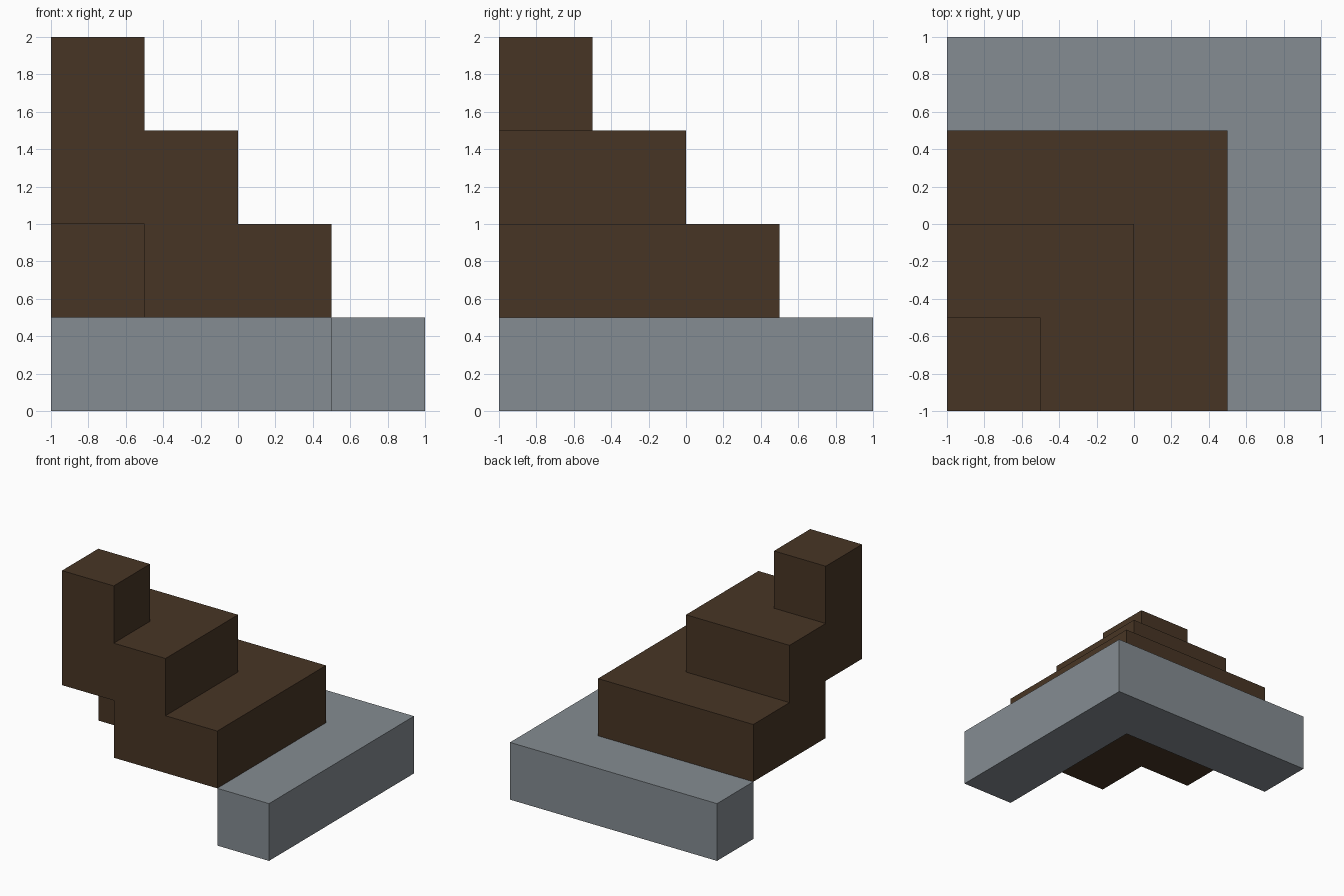
import bpy
import bmesh

cube = bpy.data.objects.get("Cube")
if cube:
    bpy.data.objects.remove(cube, do_unlink=True)


def material(name, rgb):
    m = bpy.data.materials.new(name)
    m.use_nodes = True
    colour = (*rgb, 1.0)
    m.diffuse_color = colour
    bsdf = next(n for n in m.node_tree.nodes if n.type == 'BSDF_PRINCIPLED')
    bsdf.inputs["Base Color"].default_value = colour
    bsdf.inputs["Roughness"].default_value = 0.9
    return m


stone = material("grey stone", (0.233, 0.262, 0.287))
wood = material("dark brown wood", (0.064, 0.036, 0.018))

LOW = -1.0  # shared outer corner of every step


def square(outer):
    """Square outline from the shared corner out to `outer`."""
    return [(LOW, LOW), (outer, LOW), (outer, outer), (LOW, outer)]


def corner(inner, outer):
    """L-shaped outline wrapping the shared corner between two distances."""
    return [(inner, LOW), (outer, LOW), (outer, outer),
            (LOW, outer), (LOW, inner), (inner, inner)]


def prism(name, outline, z0, z1, mat):
    """Extrude a flat outline upward from z0 to z1."""
    bm = bmesh.new()
    face = bm.faces.new([bm.verts.new((x, y, z0)) for x, y in outline])
    ext = bmesh.ops.extrude_face_region(bm, geom=[face], use_keep_orig=True)
    top = [v for v in ext["geom"] if isinstance(v, bmesh.types.BMVert)]
    bmesh.ops.translate(bm, verts=top, vec=(0, 0, z1 - z0))
    bmesh.ops.recalc_face_normals(bm, faces=bm.faces[:])
    mesh = bpy.data.meshes.new(name)
    bm.to_mesh(mesh)
    bm.free()
    mesh.materials.append(mat)
    obj = bpy.data.objects.new(name, mesh)
    bpy.context.collection.objects.link(obj)
    return obj


# Bottom stone step, wrapping the two far sides
prism("base_step", corner(0.5, 1.0), 0.0, 0.5, stone)
# Wooden steps climbing to the corner
prism("lower_step", corner(-0.5, 0.5), 0.5, 1.0, wood)
prism("middle_step", square(0.0), 1.0, 1.5, wood)
prism("top_step", square(-0.5), 1.5, 2.0, wood)
